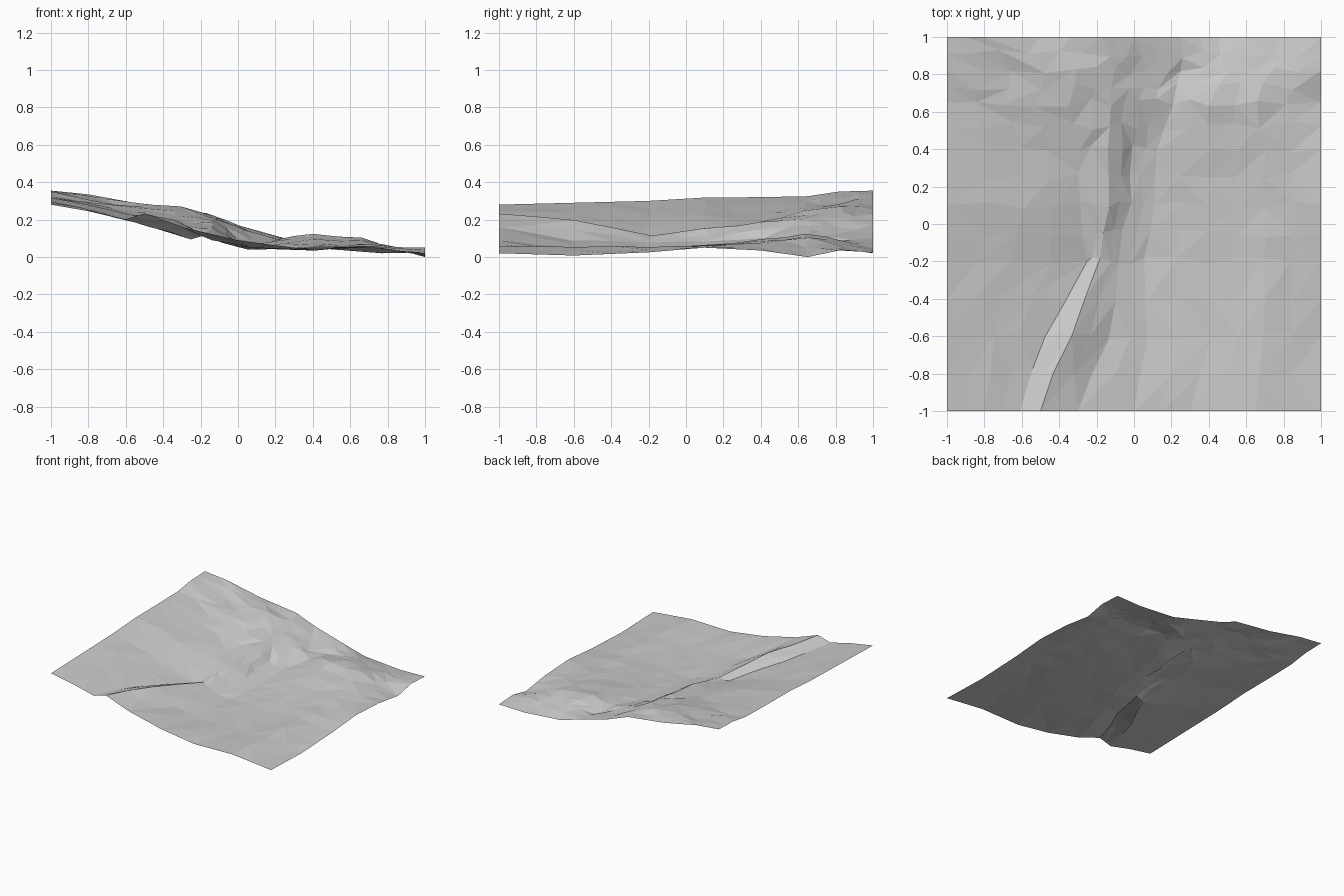
import bpy, bmesh, random
from mathutils import Vector

if "Cube" in bpy.data.objects:
    bpy.data.objects.remove(bpy.data.objects["Cube"])

random.seed(4)

# Terrain cross-sections running back: y, left edge height, inner (x, z) features, right edge height.
# Features: upper slope, gully floor, gully rim, bank, bank foot, low shelf, outer rise
PROFILES = [
    (-1.0, .28, [(-.8, .245), (-.61, .20), (-.5, .232), (-.3, .16), (0, .09), (.3, .048), (.65, .055)], .02),
    (-.6, .29, [(-.75, .24), (-.47, .165), (-.34, .2), (-.14, .09), (.08, .05), (.4, .038), (.7, .055)], .008),
    (-.2, .30, [(-.65, .22), (-.26, .098), (-.17, .112), (-.08, .08), (.06, .038), (.4, .045), (.7, .055)], .025),
    (.1, .318, [(-.6, .23), (-.28, .155), (-.14, .155), (-.02, .08), (.1, .053), (.4, .06), (.7, .06)], .05),
    (.4, .32, [(-.6, .24), (-.3, .185), (-.13, .185), (-.01, .1), (.12, .07), (.4, .095), (.7, .07)], .035),
    (.65, .325, [(-.7, .28), (-.35, .25), (-.13, .2), (.02, .145), (.2, .095), (.4, .125), (.65, .1)], 0),
    (.82, .35, [(-.65, .285), (-.3, .268), (-.1, .21), (.08, .125), (.25, .08), (.5, .09), (.75, .055)], .035),
    (1.0, .355, [(-.8, .335), (-.5, .275), (-.17, .235), (0, .17), (.25, .1), (.45, .045), (.77, .02)], .025),
]


def refine(points):
    """Add a midpoint between each neighbouring pair of points."""
    out = []
    for a, b in zip(points, points[1:]):
        out += [a, (a + b) / 2]
    return out + [points[-1]]


# Loft the profiles into a finer grid
rows = [refine([Vector((-1, y, l))] + [Vector((x, y, z)) for x, z in inner] + [Vector((1, y, r))])
        for y, l, inner, r in PROFILES]
columns = [refine(list(c)) for c in zip(*rows)]

# Build the faceted ground, slightly roughened away from its straight border
bm = bmesh.new()
grid = []
for i, column in enumerate(columns):
    line = []
    for j, p in enumerate(column):
        if 0 < i < len(columns) - 1 and 0 < j < len(column) - 1:
            p = p + Vector((random.uniform(-.012, .012), random.uniform(-.025, .025), random.uniform(-.004, .004)))
        line.append(bm.verts.new(p))
    grid.append(line)
for a, b in zip(grid, grid[1:]):
    for j in range(len(a) - 1):
        quad = (a[j], b[j], b[j + 1], a[j + 1])
        if random.random() < .5:
            bm.faces.new((quad[0], quad[1], quad[2]))
            bm.faces.new((quad[0], quad[2], quad[3]))
        else:
            bm.faces.new((quad[0], quad[1], quad[3]))
            bm.faces.new((quad[1], quad[2], quad[3]))

# Rest the lowest point on z = 0
low = min(v.co.z for v in bm.verts)
for v in bm.verts:
    v.co.z -= low

mesh = bpy.data.meshes.new("terrain")
bm.to_mesh(mesh)
bm.free()
terrain = bpy.data.objects.new("terrain", mesh)
bpy.context.collection.objects.link(terrain)

# One plain grey
grey = bpy.data.materials.new("light grey")
grey.diffuse_color = (.6, .6, .6, 1)
grey.use_nodes = True
grey.node_tree.nodes["Principled BSDF"].inputs["Base Color"].default_value = grey.diffuse_color
mesh.materials.append(grey)
